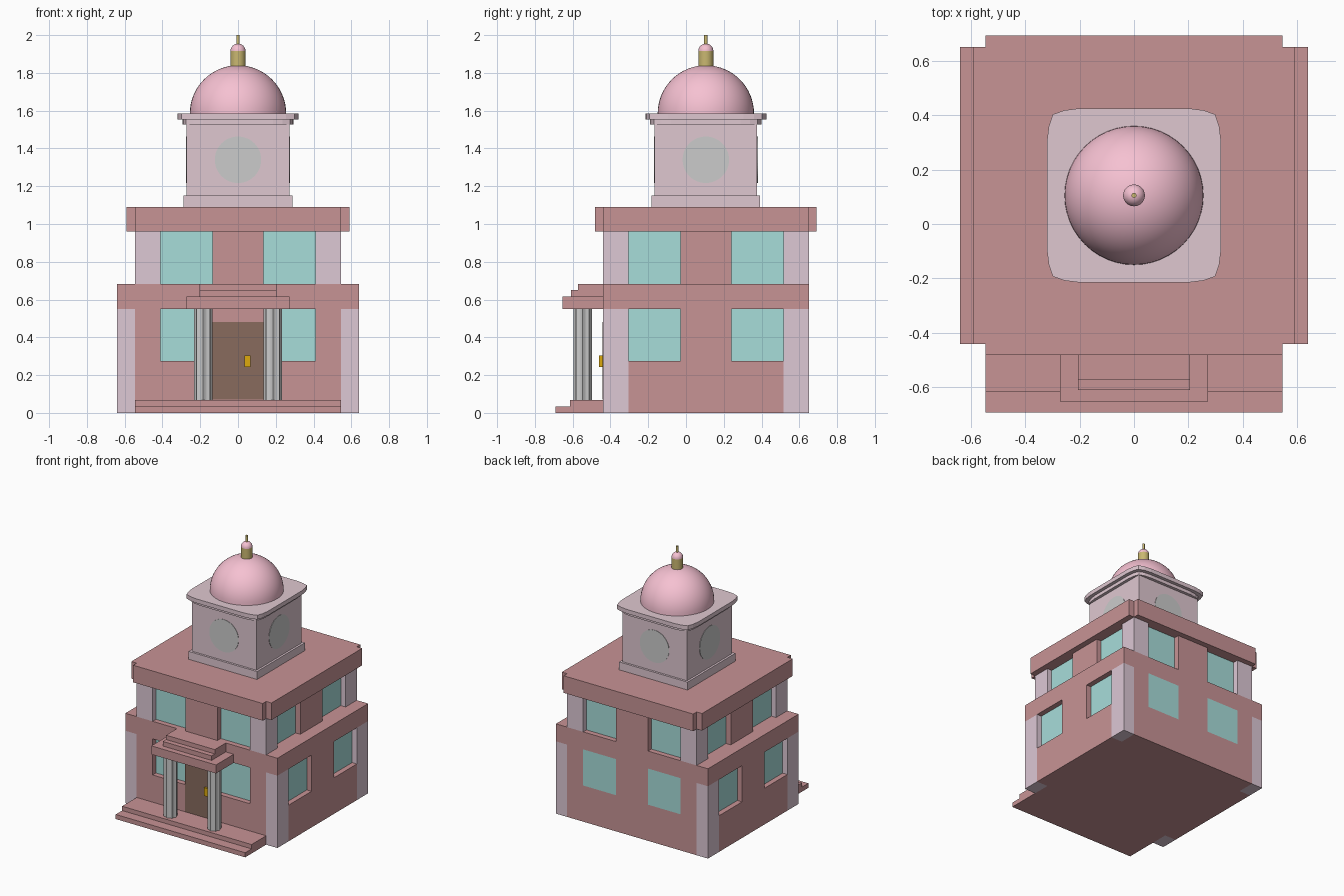
import bpy, bmesh
from math import sin, cos, pi
from mathutils import Matrix

if "Cube" in bpy.data.objects:
    bpy.data.objects.remove(bpy.data.objects["Cube"])

PALETTE = {
    "brick": (198, 146, 148), "lavender": (220, 199, 212), "tower": (222, 198, 207),
    "glass": (166, 220, 217), "door": (135, 106, 94), "gold": (220, 168, 20),
    "dome": (246, 192, 209), "brass": (200, 182, 112),
}
materials = {}


def material(key):
    if key not in materials:
        m = bpy.data.materials.new(key)
        m.diffuse_color = [(c / 255) ** 2.2 for c in PALETTE[key]] + [1]
        m.use_nodes = True
        m.node_tree.nodes["Principled BSDF"].inputs["Base Color"].default_value = m.diffuse_color
        materials[key] = m
    return materials[key]


def finish(name, bm, color=None, smooth=False):
    bmesh.ops.recalc_face_normals(bm, faces=bm.faces)
    me = bpy.data.meshes.new(name)
    bm.to_mesh(me)
    bm.free()
    if smooth:
        me.shade_smooth()
        me.set_sharp_from_angle(angle=0.6)
    if color:
        me.materials.append(material(color))
    ob = bpy.data.objects.new(name, me)
    bpy.context.collection.objects.link(ob)
    return ob


def prism(name, pts, z0, z1, color=None, smooth=False):
    bm = bmesh.new()
    face = bm.faces.new([bm.verts.new((x, y, z0)) for x, y in pts])
    ext = bmesh.ops.extrude_face_region(bm, geom=[face], use_keep_orig=True)
    for v in ext["geom"]:
        if isinstance(v, bmesh.types.BMVert):
            v.co.z = z1
    return finish(name, bm, color, smooth)


def box(name, x0, x1, y0, y1, z0, z1, color=None):
    return prism(name, [(x0, y0), (x1, y0), (x1, y1), (x0, y1)], z0, z1, color)


def cross(name, xi, xo, yo, yi, z0, z1, color):
    # plus-shaped plan: narrow arm xi spans yo, wide arm xo spans yi
    (a, d), (b, c) = yo, yi
    right = [(xi, a), (xi, b), (xo, b), (xo, c), (xi, c), (xi, d)]
    return prism(name, right + [(-x, y) for x, y in reversed(right)], z0, z1, color)


def lathe(name, profile, cy, color, steps=48):
    bm = bmesh.new()
    vs = [bm.verts.new((r, cy, z)) for r, z in profile]
    es = [bm.edges.new(p) for p in zip(vs, vs[1:])]
    bmesh.ops.spin(bm, geom=vs + es, cent=(0, cy, 0), axis=(0, 0, 1),
                   angle=2 * pi, steps=steps, use_duplicate=False)
    bmesh.ops.remove_doubles(bm, verts=bm.verts, dist=1e-5)
    return finish(name, bm, color, True)


F, B = -0.44, 0.65            # front and back walls
W1, W2 = 0.64, 0.545          # half widths of the two floors
FRONT_CORNER, BACK_CORNER = (F, -0.305), (0.515, B)
PIER = (-0.03, 0.24)          # side pier between windows
D = 0.04                      # window recess

# Ground floor: sill wall, glazed core, piers, belt
cross("ground_wall", W2, W1, (F, B), (-0.305, 0.515), 0, 0.275, "brick")
box("ground_glazing", -W1 + D, W1 - D, F + D, B - D, 0.275, 0.55, "glass")
cross("ground_piers", 0.135, W1, (F, B), PIER, 0.275, 0.55, "brick")
box("belt_course", -W1, W1, F, B, 0.55, 0.683, "brick")

# Upper floor: glazed core, piers, roof slab
box("upper_glazing", -W2 + D, W2 - D, F + D, B - D, 0.683, 0.96, "glass")
cross("upper_piers", 0.135, W2, (F, B), PIER, 0.683, 0.96, "brick")
cross("roof_slab", W2, 0.59, (-0.482, 0.692), (F, B), 0.96, 1.09, "brick")

# Corner blocks, wall strips beside windows, flush back windows
for s, side in ((-1, "left"), (1, "right")):
    for (y0, y1), end in ((FRONT_CORNER, "front"), (BACK_CORNER, "back")):
        box(f"ground_corner_{end}_{side}", s * W2, s * W1, y0, y1, 0, 0.55, "lavender")
        box(f"upper_corner_{end}_{side}", s * 0.41, s * W2, y0, y1, 0.683, 0.96, "lavender")
        box(f"wall_strip_{end}_{side}", s * 0.41, s * W2, y0, y1, 0.275, 0.55, "brick")
    box(f"back_window_{side}", s * 0.135, s * 0.41, B - D, B, 0.275, 0.55, "glass")

# Door and handle
box("door", -0.134, 0.134, F - 0.003, F + 0.02, 0.07, 0.48, "door")
box("door_handle", 0.035, 0.067, F - 0.02, F, 0.243, 0.305, "gold")

# Entrance steps and stepped portico roof
for i, (w, y, z0, z1) in enumerate([(W2, -0.692, 0, 0.035), (W2, -0.615, 0.035, 0.068)]):
    box(f"step_{i + 1}", -w, w, y, F, z0, z1, "brick")
for i, (w, y, z0, z1) in enumerate([(0.272, -0.653, 0.55, 0.615),
                                    (0.205, -0.61, 0.615, 0.65),
                                    (0.205, -0.572, 0.65, 0.683)]):
    box(f"portico_tier_{i + 1}", -w, w, y, F, z0, z1, "brick")

# Fluted columns
for s, side in ((-1, "left"), (1, "right")):
    pts = []
    for k in range(48):
        a = 2 * pi * k / 48
        r = 0.049 * (1 - 0.16 * abs(sin(4 * a)))
        pts.append((s * 0.184 + r * cos(a), -0.547 + r * sin(a)))
    prism(f"column_{side}", pts, 0.068, 0.55, None, True)

# Clock tower
CY = 0.105
box("tower_base", -0.288, 0.288, CY - 0.288, CY + 0.288, 1.09, 1.15, "tower")
box("tower_body", -0.272, 0.272, CY - 0.272, CY + 0.272, 1.15, 1.53, "tower")

# Bowed cornice tiers
quarter = [(0.2, -0.32), (0.255, -0.313), (0.298, -0.298), (0.313, -0.255), (0.32, -0.2),
           (0.32, 0)]
for i, (k, z0, z1) in enumerate([(0.92, 1.527, 1.553), (1, 1.553, 1.585)]):
    pts = []
    for q in range(4):
        c, s = round(cos(q * pi / 2)), round(sin(q * pi / 2))
        pts += [(k * (x * c - y * s), CY + k * (x * s + y * c)) for x, y in quarter]
    prism(f"cornice_{i + 1}", pts, z0, z1, "tower")

# Clock faces on all four sides
for q, side in enumerate(("front", "right", "back", "left")):
    bm = bmesh.new()
    bmesh.ops.create_cone(bm, cap_ends=True, segments=48, radius1=0.123, radius2=0.123,
                          depth=0.01, matrix=Matrix.Translation((0, CY, 1.34))
                          @ Matrix.Rotation(q * pi / 2, 4, 'Z')
                          @ Matrix.Translation((0, -0.27, 0)) @ Matrix.Rotation(pi / 2, 4, 'X'))
    finish(f"clock_face_{side}", bm, None)


# Dome and finial
def dome_profile(r, z, n):
    return [(r * cos(pi / 2 * i / n), z + r * sin(pi / 2 * i / n)) for i in range(n)] + [(0, z + r)]


lathe("dome", dome_profile(0.255, 1.585, 16), CY, "dome")
lathe("finial_drum", [(0.04, 1.825), (0.04, 1.915), (0, 1.915)], CY, "brass", 32)
lathe("finial_cap", dome_profile(0.04, 1.915, 8), CY, "dome", 32)
lathe("finial_spike", [(0.009, 1.945), (0.009, 2.0), (0, 2.0)], CY, "brass", 16)
